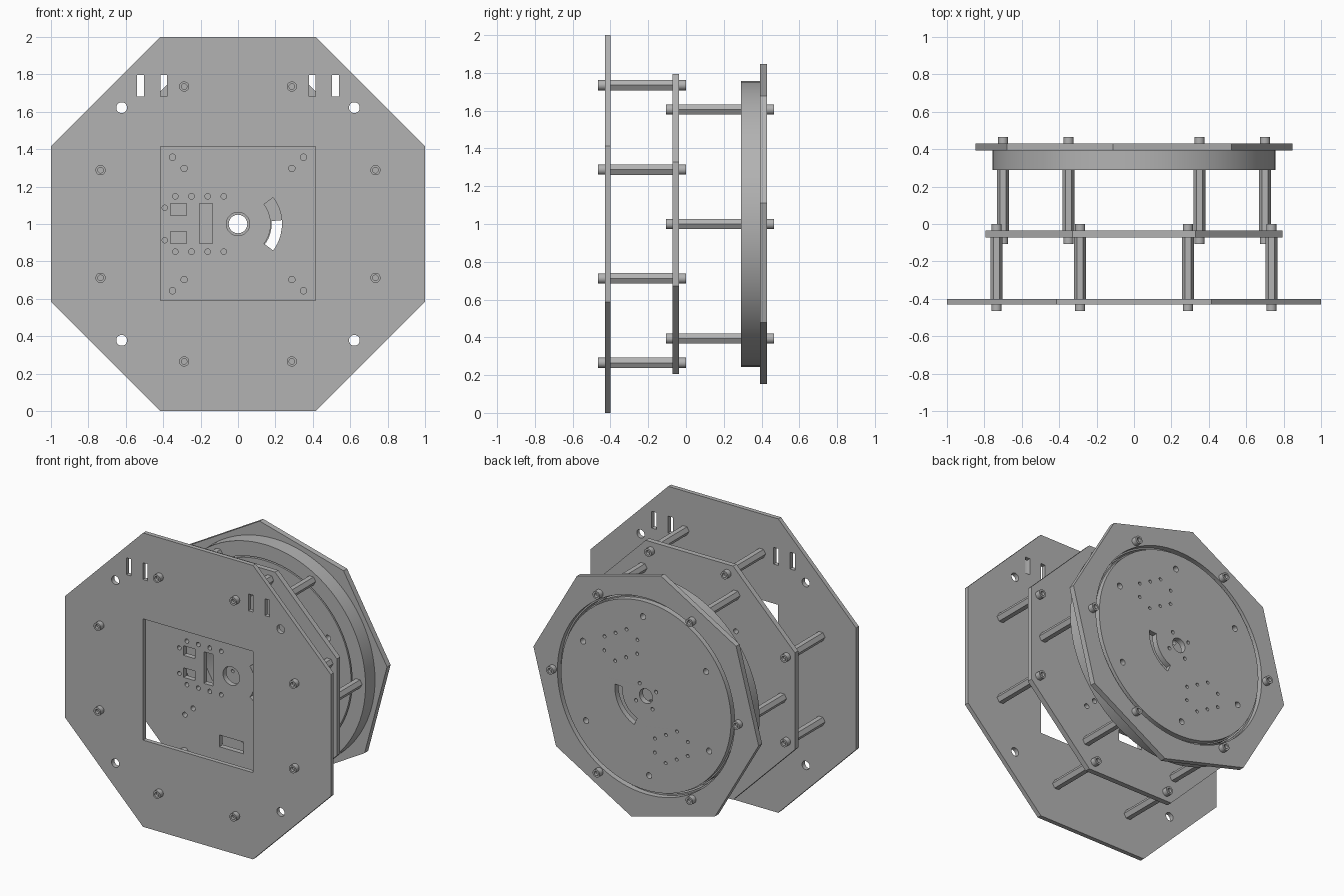
import bpy, bmesh, math
from mathutils import Matrix

cube = bpy.data.objects.get("Cube")
if cube:
    bpy.data.objects.remove(cube, do_unlink=True)

grey = bpy.data.materials.new("plain_grey")
grey.use_nodes = True
colour = (0.45, 0.45, 0.45, 1)
grey.diffuse_color = colour
grey.node_tree.nodes["Principled BSDF"].inputs["Base Color"].default_value = colour

CZ = 1.0                       # height of the shared axis
TURN = math.radians(27.5)      # rotation of the turning disc


def finish(name, mesh):
    mesh.materials.clear()
    mesh.materials.append(grey)
    obj = bpy.data.objects.new(name, mesh)
    bpy.context.collection.objects.link(obj)
    bpy.ops.object.select_all(action='DESELECT')
    obj.select_set(True)
    bpy.context.view_layer.objects.active = obj
    bpy.ops.object.shade_smooth_by_angle(angle=math.radians(30))
    return obj


# Outline helpers, measured from the axis in x and z
def ngon(r, n, start=0.0, cx=0.0, cz=0.0):
    return [(cx + r * math.cos(start + math.tau * i / n),
             cz + r * math.sin(start + math.tau * i / n)) for i in range(n)]


def hole(x, z, r):
    return ngon(r, 20, 0, x, z)


def rect(x0, x1, z0, z1):
    return [(x0, z0), (x1, z0), (x1, z1), (x0, z1)]


def arc_slot(r0, r1, a0, a1, n=14):
    angles = [math.radians(a0 + (a1 - a0) * i / n) for i in range(n + 1)]
    return ([(r1 * math.cos(a), r1 * math.sin(a)) for a in angles] +
            [(r0 * math.cos(a), r0 * math.sin(a)) for a in reversed(angles)])


def octagon(apothem, start=math.pi / 8):
    return ngon(apothem / math.cos(math.pi / 8), 8, start)


def plate(name, y0, y1, loops):
    """Flat sheet: first loop is the outline, the others are cut out."""
    curve = bpy.data.curves.new(name, 'CURVE')
    curve.dimensions = '2D'
    curve.fill_mode = 'BOTH'
    curve.extrude = (y1 - y0) / 2
    for loop in loops:
        spline = curve.splines.new('POLY')
        spline.points.add(len(loop) - 1)
        for point, (x, z) in zip(spline.points, loop):
            point.co = (x, z, 0, 1)
        spline.use_cyclic_u = True
    temp = bpy.data.objects.new(name + "_outline", curve)
    bpy.context.collection.objects.link(temp)
    bpy.context.view_layer.update()
    mesh = bpy.data.meshes.new_from_object(
        temp.evaluated_get(bpy.context.evaluated_depsgraph_get()))
    bpy.data.objects.remove(temp, do_unlink=True)
    mesh.transform(Matrix.Translation((0, (y0 + y1) / 2, CZ)) @ Matrix.Rotation(math.pi / 2, 4, 'X'))
    bm = bmesh.new()
    bm.from_mesh(mesh)
    bmesh.ops.remove_doubles(bm, verts=bm.verts, dist=1e-5)
    bmesh.ops.recalc_face_normals(bm, faces=bm.faces)
    bm.to_mesh(mesh)
    bm.free()
    return finish(name, mesh)


def rod(name, x, z, y0, y1, r, sides, socket_side=0):
    """Bar along y; socket_side sinks a hex socket in the -y or +y end."""
    bm = bmesh.new()
    bmesh.ops.create_cone(bm, cap_ends=True, segments=sides, radius1=r, radius2=r, depth=y1 - y0,
                          matrix=Matrix.Translation((x, (y0 + y1) / 2, CZ + z))
                          @ Matrix.Rotation(math.pi / 2, 4, 'X') @ Matrix.Rotation(math.pi / 2, 4, 'Z'))
    if socket_side:
        bm.normal_update()
        cap = [f for f in bm.faces if f.normal.y * socket_side > 0.9]
        bmesh.ops.inset_region(bm, faces=cap, thickness=r * 0.45)
        inner = bmesh.ops.extrude_face_region(bm, geom=cap)["geom"]
        bmesh.ops.delete(bm, geom=cap, context='FACES_ONLY')
        bmesh.ops.translate(bm, vec=(0, -socket_side * 0.02, 0),
                            verts=[v for v in inner if isinstance(v, bmesh.types.BMVert)])
        bmesh.ops.recalc_face_normals(bm, faces=bm.faces)
    mesh = bpy.data.meshes.new(name)
    bm.to_mesh(mesh)
    bm.free()
    return finish(name, mesh)


# Front plate: octagon with square window, corner holes and strap slots
cuts = [rect(-0.414, 0.414, -0.41, 0.415)]
for sx in (-1, 1):
    cuts += [hole(sx * 0.622, sz * 0.622, 0.029) for sz in (-1, 1)]
    cuts += [rect(sx * c - 0.018, sx * c + 0.018, 0.683, 0.797) for c in (0.397, 0.521)]
plate("front_plate", -0.43, -0.40, [octagon(1.0)] + cuts)

# Middle plate: shaft hole, curved slot, connector windows and small holes
cuts = [hole(0, 0, 0.063), arc_slot(0.175, 0.235, -37, 37),
        rect(-0.36, -0.275, 0.045, 0.11), rect(-0.36, -0.275, -0.105, -0.04),
        rect(-0.207, -0.137, -0.105, 0.11), rect(-0.09, 0.09, -0.505, -0.425)]
for sz in (-1, 1):
    cuts += [hole(-0.335 + 0.0865 * i, sz * 0.148, 0.015) for i in range(4)]
    cuts.append(hole(-0.392, sz * 0.087, 0.014))
    for sx in (-1, 1):
        cuts += [hole(sx * 0.35, sz * 0.357, 0.017), hole(sx * 0.288, sz * 0.297, 0.017)]
plate("middle_plate", -0.072, -0.036, [octagon(0.795)] + cuts)

# Back plate: turned octagon with a large round opening
plate("back_plate", 0.392, 0.43, [ngon(0.855, 8, math.radians(7.5)), ngon(0.667, 96)])

# Bearing rings between the back plate and the turning disc
ring_holes = [hole(x, z, 0.02) for x, z in ngon(0.535, 6, TURN)]
plate("outer_bearing_ring", 0.29, 0.392, [ngon(0.757, 96), ngon(0.657, 96)])
plate("inner_bearing_ring", 0.29, 0.392, [ngon(0.648, 96), ngon(0.48, 96)] + ring_holes)

# Turning disc: shaft hole, curved slot, ring holes and two drilled groups
cuts = [hole(0, 0, 0.05), arc_slot(0.18, 0.235, -68, 5)] + ring_holes
cuts += [hole(x, z, 0.012) for x, z in ngon(0.09, 4, TURN + math.pi / 6)]
for s in (-1, 1):
    for u, v in [(i, j) for j in (-1, 1) for i in (-1, 0, 1)] + [(-1.5, 0), (1.5, 0)]:
        a = math.radians(-29)
        du, dv = u * 0.095, v * 0.083
        cuts.append(hole(s * (0.19 + du * math.cos(a) - dv * math.sin(a)),
                         s * (0.297 + du * math.sin(a) + dv * math.cos(a)), 0.011))
plate("turning_disc", 0.392, 0.43, [ngon(0.64, 96)] + cuts)

# Hex standoffs with a socket screw at each end
groups = [("front", ngon(0.79, 8, math.radians(21.5)), -0.40, -0.072, -0.43, -0.036),
          ("rear", ngon(0.70, 6), -0.036, 0.29, -0.072, 0.43)]
front_points = [(sx * a, sz * b) for sx in (-1, 1) for sz in (-1, 1)
                for a, b in ((0.288, 0.735), (0.735, 0.288))]
for label, points, y0, y1, head0, head1 in groups:
    if label == "front":
        points = front_points
    for x, z in points:
        rod(label + "_standoff", x, z, y0, y1, 0.032, 6)
        rod(label + "_screw_a", x, z, head0 - 0.035, head0, 0.027, 20, -1)
        rod(label + "_screw_b", x, z, head1, head1 + 0.036, 0.027, 20, 1)
